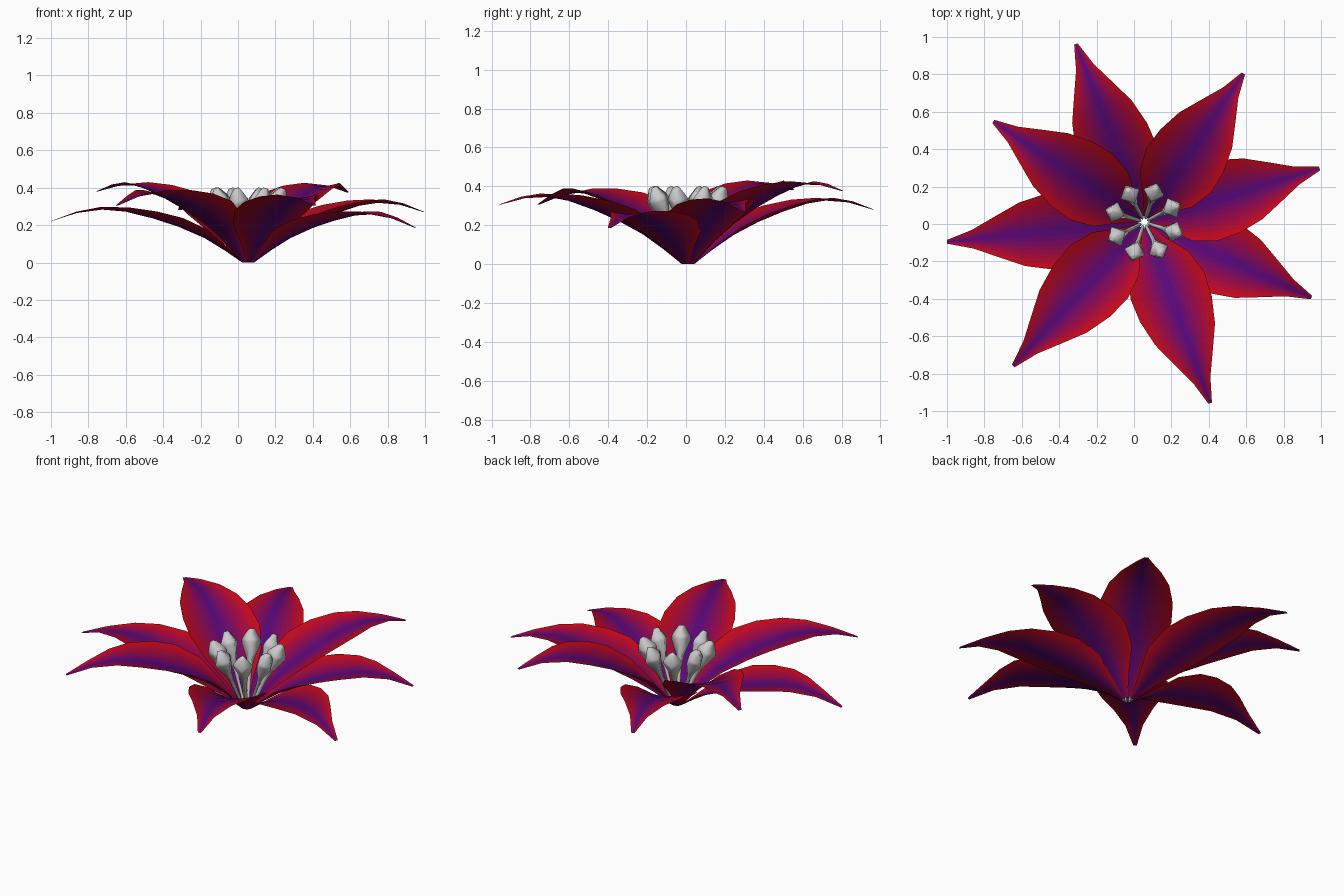
import bpy, bmesh
from math import sin, cos, tau, radians, pi
from mathutils import Vector, Matrix

if "Cube" in bpy.data.objects:
    bpy.data.objects.remove(bpy.data.objects["Cube"])

CENTRE = Vector((0.055, 0.01, 0))
COLS = 16          # strips across a petal
HALF = COLS // 2

# Colour steps from the purple midrib to the red rim (blended as seen, then made linear)
PURPLE, RED = (0.32, 0.06, 0.49), (0.80, 0.06, 0.09)
mats = []
for i in range(HALF):
    f = (i + 0.5) / HALF
    m = bpy.data.materials.new(f"petal_shade_{i}")
    m.diffuse_color = [(a + (b - a) * f) ** 2.2 for a, b in zip(PURPLE, RED)] + [1]
    m.use_nodes = True
    m.node_tree.nodes["Principled BSDF"].inputs["Base Color"].default_value = m.diffuse_color
    mats.append(m)

# Petal rows: fraction of length, half width, midrib height, rim lift
ROWS = [(.03, .02, 0, .005), (.12, .085, .065, .045), (.22, .17, .13, .09),
        (.35, .21, .19, .095), (.48, .204, .235, .075), (.62, .17, .272, .045),
        (.74, .113, .283, .028), (.87, .05, .265, .012), (1, .01, .22, .002)]


def finish(bm, name, materials=()):
    mesh = bpy.data.meshes.new(name)
    bm.to_mesh(mesh)
    bm.free()
    for m in materials:
        mesh.materials.append(m)
    ob = bpy.data.objects.new(name, mesh)
    bpy.context.collection.objects.link(ob)
    return ob


def petal(name, angle, length, tip_z, cup, bulge):
    bm = bmesh.new()
    grid = []
    for u, w, z, lift in ROWS:
        k = (u - .03) / .97
        z += (tip_z - 0.22) * k + bulge * sin(pi * k ** 0.6)
        ts = [2 * j / COLS - 1 for j in range(COLS + 1)]
        grid.append([bm.verts.new((u * length, t * w, z + cup * lift * t * t))
                     for t in ts])
    for a, b in zip(grid, grid[1:]):
        for j in range(COLS):
            f = bm.faces.new((a[j], b[j], b[j + 1], a[j + 1]))
            f.material_index = HALF - 1 - j if j < HALF else j - HALF
            f.smooth = True
    bm.normal_update()
    if sum(f.normal.z for f in bm.faces) < 0:
        bmesh.ops.reverse_faces(bm, faces=bm.faces[:])
    bm.transform(Matrix.Translation(CENTRE) @ Matrix.Rotation(radians(angle), 4, 'Z'))
    finish(bm, name, mats)


# Petals: direction, reach, tip height, cupping, bulge (inner petals arch above outer ones)
for i, p in enumerate([(17, .98, .27, .65, 0), (56.3, .955, .375, .6, .025),
                       (111, 1.02, .28, .5, 0), (146.3, .97, .38, .6, .025),
                       (185.7, 1.06, .22, .5, 0), (227.7, 1.04, .305, .7, .045),
                       (290, 1.03, .305, .65, 0), (335.7, .98, .185, .5, 0)]):
    petal(f"petal_{i + 1}", *p)

# Stamens: thin filament swelling into a four-sided diamond-shaped head
PROFILE = [(0, .009), (.2, .013), (.255, .022), (.35, .056), (.37, .053), (.423, .02), (.427, .012)]
SIDES = 4
foot, top = Vector((.024, 0, .005)), Vector((.195, 0, .395))
tilt = (top - foot).to_track_quat('Z', 'Y').to_matrix().to_4x4()
for i in range(8):
    bm = bmesh.new()
    rings = [[bm.verts.new((r * cos(tau * k / SIDES), r * sin(tau * k / SIDES), s))
              for k in range(SIDES)] for s, r in PROFILE]
    for a, b in zip(rings, rings[1:]):
        for k in range(SIDES):
            n = (k + 1) % SIDES
            bm.faces.new((a[k], a[n], b[n], b[k])).smooth = True
    bm.faces.new(rings[0][::-1])
    bm.faces.new(rings[-1])
    bm.transform(Matrix.Translation(CENTRE) @ Matrix.Rotation(radians(27 + 45 * i), 4, 'Z')
                 @ Matrix.Translation(foot) @ tilt)
    finish(bm, f"stamen_{i + 1}")
